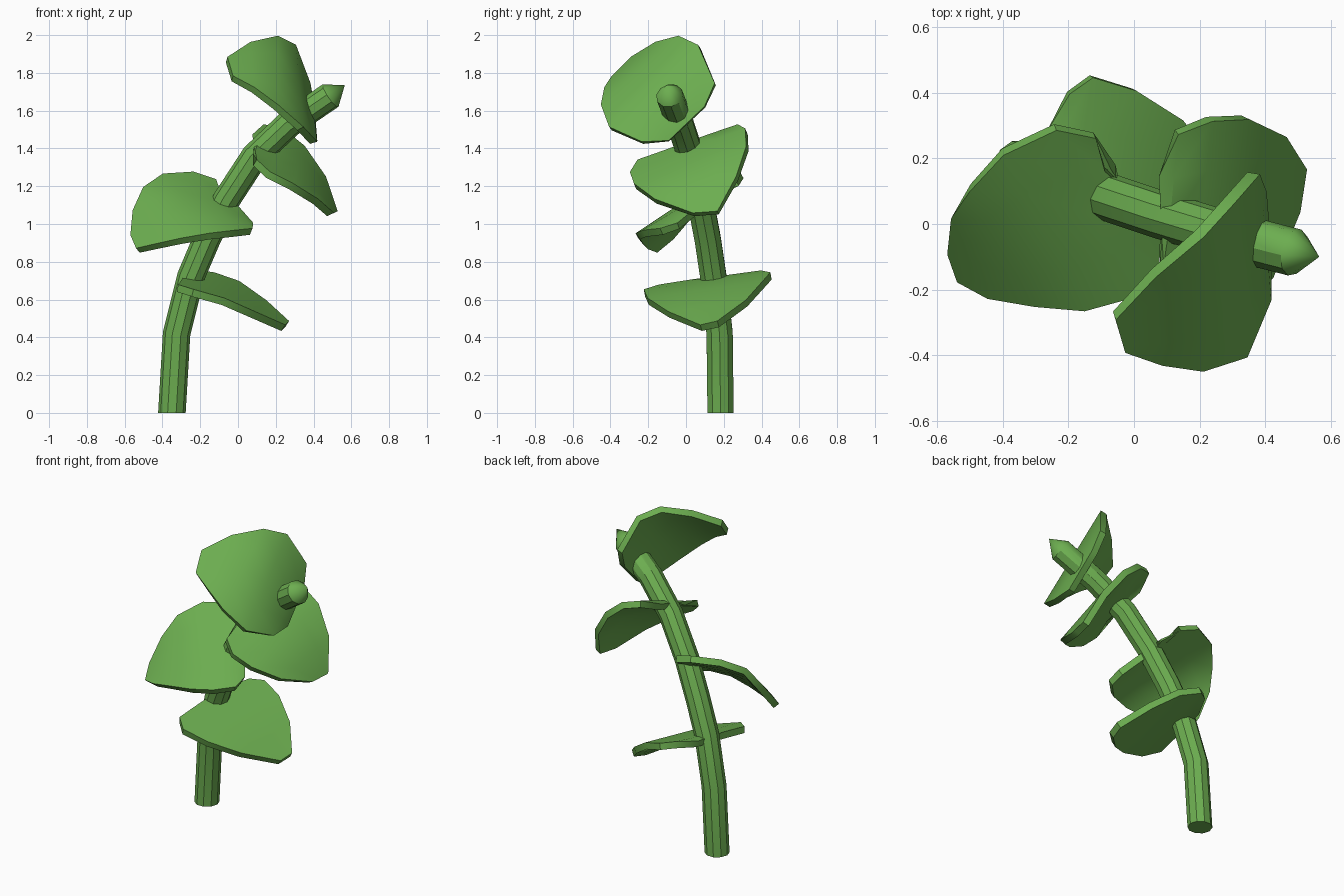
import bpy, bmesh, math
from mathutils import Vector

if "Cube" in bpy.data.objects:
    bpy.data.objects.remove(bpy.data.objects["Cube"])

green = bpy.data.materials.new("leaf_green")
green.diffuse_color = (0.15, 0.42, 0.08, 1)
green.use_nodes = True
green.node_tree.nodes["Principled BSDF"].inputs["Base Color"].default_value = green.diffuse_color


def finish(bm, name):
    bmesh.ops.recalc_face_normals(bm, faces=bm.faces)
    mesh = bpy.data.meshes.new(name)
    bm.to_mesh(mesh)
    bm.free()
    obj = bpy.data.objects.new(name, mesh)
    mesh.materials.append(green)
    bpy.context.collection.objects.link(obj)
    return obj


def smooth(obj):
    bpy.ops.object.select_all(action='DESELECT')
    obj.select_set(True)
    bpy.context.view_layer.objects.active = obj
    bpy.ops.object.shade_smooth_by_angle(angle=math.radians(35))


def stem(path, tip, radius, sides=10):
    """Tube along a path, closed flat below and pointed at the tip."""
    bm = bmesh.new()
    pts = [Vector(p) for p in path]
    rings = []
    for i, p in enumerate(pts):
        tangent = pts[min(i + 1, len(pts) - 1)] - pts[max(i - 1, 0)]
        if i == 0:
            tangent = Vector((0, 0, 1))
        turn = Vector((0, 0, 1)).rotation_difference(tangent)
        rings.append([bm.verts.new(p + turn @ Vector((
            radius * math.cos(math.tau * k / sides),
            radius * math.sin(math.tau * k / sides), 0))) for k in range(sides)])
    for a, b in zip(rings, rings[1:]):
        for k in range(sides):
            n = (k + 1) % sides
            bm.faces.new((a[k], a[n], b[n], b[k]))
    bm.faces.new(rings[0])
    top = bm.verts.new(tip)
    for k in range(sides):
        bm.faces.new((rings[-1][k], rings[-1][(k + 1) % sides], top))
    smooth(finish(bm, "stem"))


def leaf(name, rungs, thickness=0.04, cuts=4):
    """Bent leaf blade: straight rungs from edge to edge, base to tip."""
    bm = bmesh.new()
    rows = []
    for r in rungs:
        a, b = Vector(r[:3]), Vector(r[3:])
        rows.append([bm.verts.new(a.lerp(b, k / cuts)) for k in range(cuts + 1)])
    for p, q in zip(rows, rows[1:]):
        for k in range(cuts):
            bm.faces.new((p[k], p[k + 1], q[k + 1], q[k]))
    obj = finish(bm, name)
    solid = obj.modifiers.new("thickness", 'SOLIDIFY')
    solid.thickness = thickness
    solid.offset = 0
    bpy.context.view_layer.objects.active = obj
    bpy.ops.object.modifier_apply(modifier=solid.name)
    smooth(obj)


# leaning stem
stem([(-0.35, 0.183, 0), (-0.325, 0.178, 0.42), (-0.25, 0.145, 0.72),
      (-0.165, 0.115, 0.92), (-0.06, 0.075, 1.13), (0.09, 0.025, 1.36),
      (0.27, -0.03, 1.53), (0.49, -0.087, 1.68)], (0.565, -0.10, 1.735), 0.073)

# four leaves, from the bottom up
leaf("lowest_leaf", [
    (-0.30, 0.05, 0.69, -0.27, 0.27, 0.71),
    (-0.32, -0.14, 0.66, -0.20, 0.40, 0.735),
    (-0.24, -0.22, 0.635, -0.13, 0.45, 0.725),
    (-0.08, -0.20, 0.59, 0.00, 0.41, 0.68),
    (0.08, -0.09, 0.52, 0.14, 0.32, 0.58),
    (0.24, 0.08, 0.45, 0.26, 0.17, 0.47)])
leaf("left_leaf", [
    (0.07, -0.04, 0.99, -0.08, 0.17, 1.16),
    (0.07, -0.13, 0.96, -0.12, 0.27, 1.22),
    (-0.02, -0.22, 0.95, -0.24, 0.295, 1.26),
    (-0.15, -0.255, 0.935, -0.40, 0.22, 1.25),
    (-0.30, -0.24, 0.91, -0.50, 0.11, 1.18),
    (-0.44, -0.215, 0.88, -0.55, 0.03, 1.06),
    (-0.53, -0.165, 0.86, -0.56, -0.08, 0.93)])
leaf("right_leaf", [
    (0.10, -0.10, 1.37, 0.08, 0.15, 1.455),
    (0.09, -0.25, 1.325, 0.13, 0.28, 1.51),
    (0.16, -0.29, 1.26, 0.23, 0.32, 1.49),
    (0.28, -0.27, 1.20, 0.34, 0.325, 1.40),
    (0.41, -0.16, 1.12, 0.45, 0.27, 1.24),
    (0.49, 0.04, 1.05, 0.51, 0.17, 1.06)])
leaf("top_leaf", [
    (0.40, -0.09, 1.44, 0.385, 0.10, 1.62),
    (0.40, -0.23, 1.43, 0.365, 0.155, 1.74),
    (0.33, -0.40, 1.505, 0.29, 0.07, 1.94),
    (0.20, -0.44, 1.62, 0.20, -0.03, 1.985),
    (0.08, -0.42, 1.71, 0.06, -0.15, 1.95),
    (-0.03, -0.38, 1.77, -0.06, -0.28, 1.87)])
